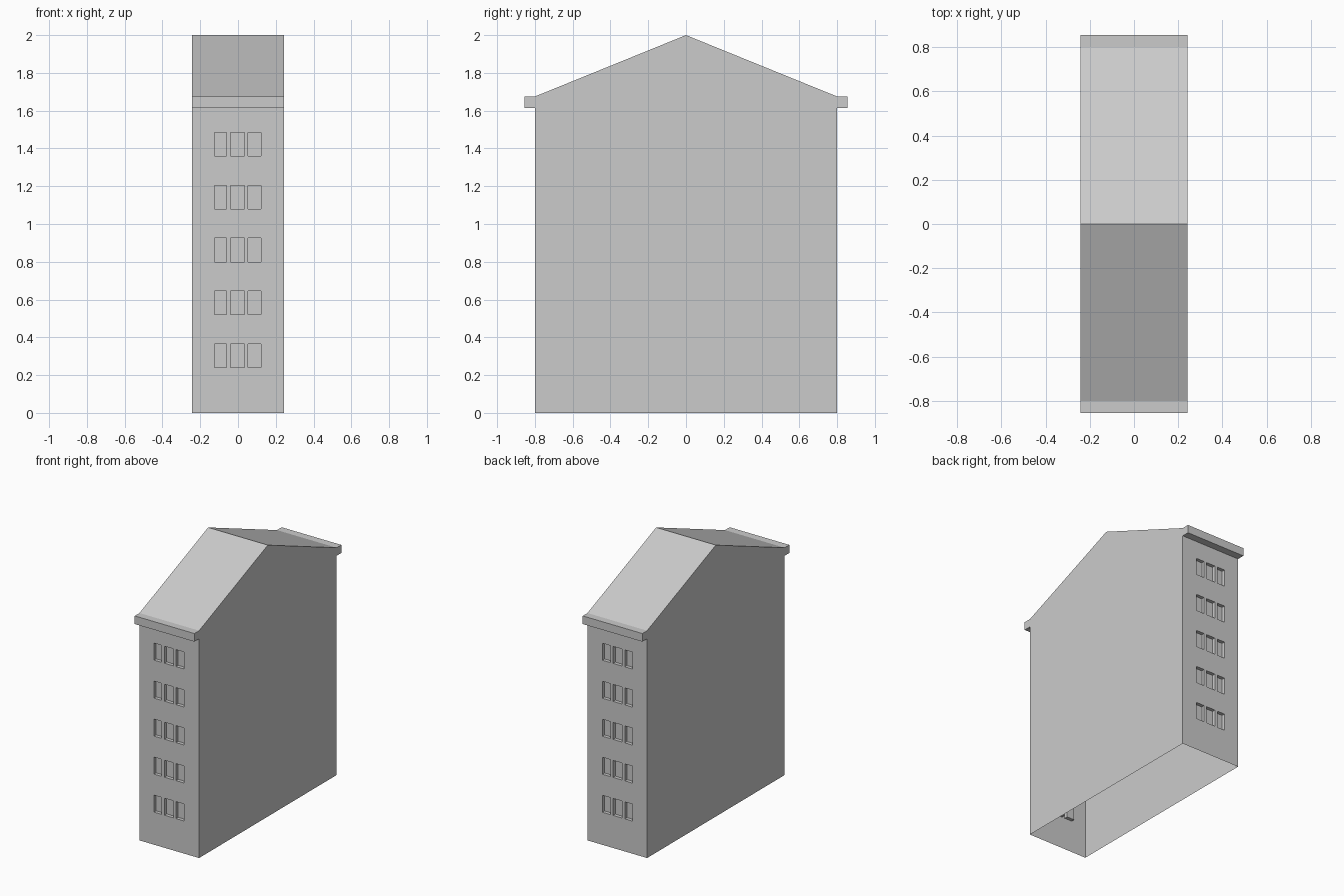
import bpy, bmesh

cube = bpy.data.objects.get("Cube")
if cube:
    bpy.data.objects.remove(cube, do_unlink=True)

W, D = 0.243, 0.80                       # half width, half depth
EAVE_LOW, EAVE_TOP, RIDGE = 1.615, 1.675, 2.0
EAVE_OUT, RECESS = 0.855, 0.025

grey = bpy.data.materials.new("plain grey")
grey.use_nodes = True
colour = (0.6, 0.6, 0.6, 1)
grey.diffuse_color = colour
grey.node_tree.nodes["Principled BSDF"].inputs["Base Color"].default_value = colour


def make(name, faces):
    """Build an object from a list of polygons and weld its corners."""
    bm = bmesh.new()
    for pts in faces:
        bm.faces.new([bm.verts.new(p) for p in pts])
    bmesh.ops.remove_doubles(bm, verts=bm.verts, dist=0.0001)
    bmesh.ops.recalc_face_normals(bm, faces=bm.faces)
    mesh = bpy.data.meshes.new(name)
    bm.to_mesh(mesh)
    bm.free()
    mesh.materials.append(grey)
    obj = bpy.data.objects.new(name, mesh)
    bpy.context.collection.objects.link(obj)
    return obj


def rect(x0, x1, z0, z1, y):
    return [(x0, y, z0), (x1, y, z0), (x1, y, z1), (x0, y, z1)]


# Gabled side walls and the two roof slopes, open underneath
gable = [(-D, 0), (D, 0), (D, EAVE_TOP), (0, RIDGE), (-D, EAVE_TOP)]
for name, x in (("left_wall", W), ("right_wall", -W)):
    pts = [(x, y, z) for y, z in gable]
    make(name, [pts if x > 0 else pts[::-1]])
make("roof", [[(-W, s * D, EAVE_TOP), (W, s * D, EAVE_TOP),
               (W, 0, RIDGE), (-W, 0, RIDGE)][::-s] for s in (-1, 1)])

# Window grid: odd cells between the cuts are openings
x_cuts = [-W, -0.125, -0.062, -0.04, 0.034, 0.054, 0.122, W]
z_cuts = [0]
for row in range(5):
    sill = 0.24 + row * 0.28
    z_cuts += [sill, sill + 0.125]
z_cuts.append(EAVE_TOP)


def end_wall(name, side):
    """End wall with recessed windows."""
    y, inner = side * D, side * (D - RECESS)
    faces = []
    for i, (x0, x1) in enumerate(zip(x_cuts, x_cuts[1:])):
        for j, (z0, z1) in enumerate(zip(z_cuts, z_cuts[1:])):
            outer = rect(x0, x1, z0, z1, y)
            if i % 2 and j % 2:
                pane = rect(x0, x1, z0, z1, inner)
                faces.append(pane)
                for k in range(4):
                    n = (k + 1) % 4
                    faces.append([outer[k], outer[n], pane[n], pane[k]])
            else:
                faces.append(outer)
    obj = make(name, faces)
    # Turn the sheet outward when needed
    if obj.data.polygons[0].normal.y * side < 0:
        obj.data.flip_normals()


def eave(name, side):
    """Box moulding along the top of an end wall."""
    a = rect(-W, W, EAVE_LOW, EAVE_TOP, side * D)
    b = rect(-W, W, EAVE_LOW, EAVE_TOP, side * EAVE_OUT)
    make(name, [a, b] + [[a[k], a[(k + 1) % 4], b[(k + 1) % 4], b[k]] for k in range(4)])


for label, side in (("front", -1), ("back", 1)):
    end_wall(label + "_wall", side)
    eave(label + "_eave", side)
